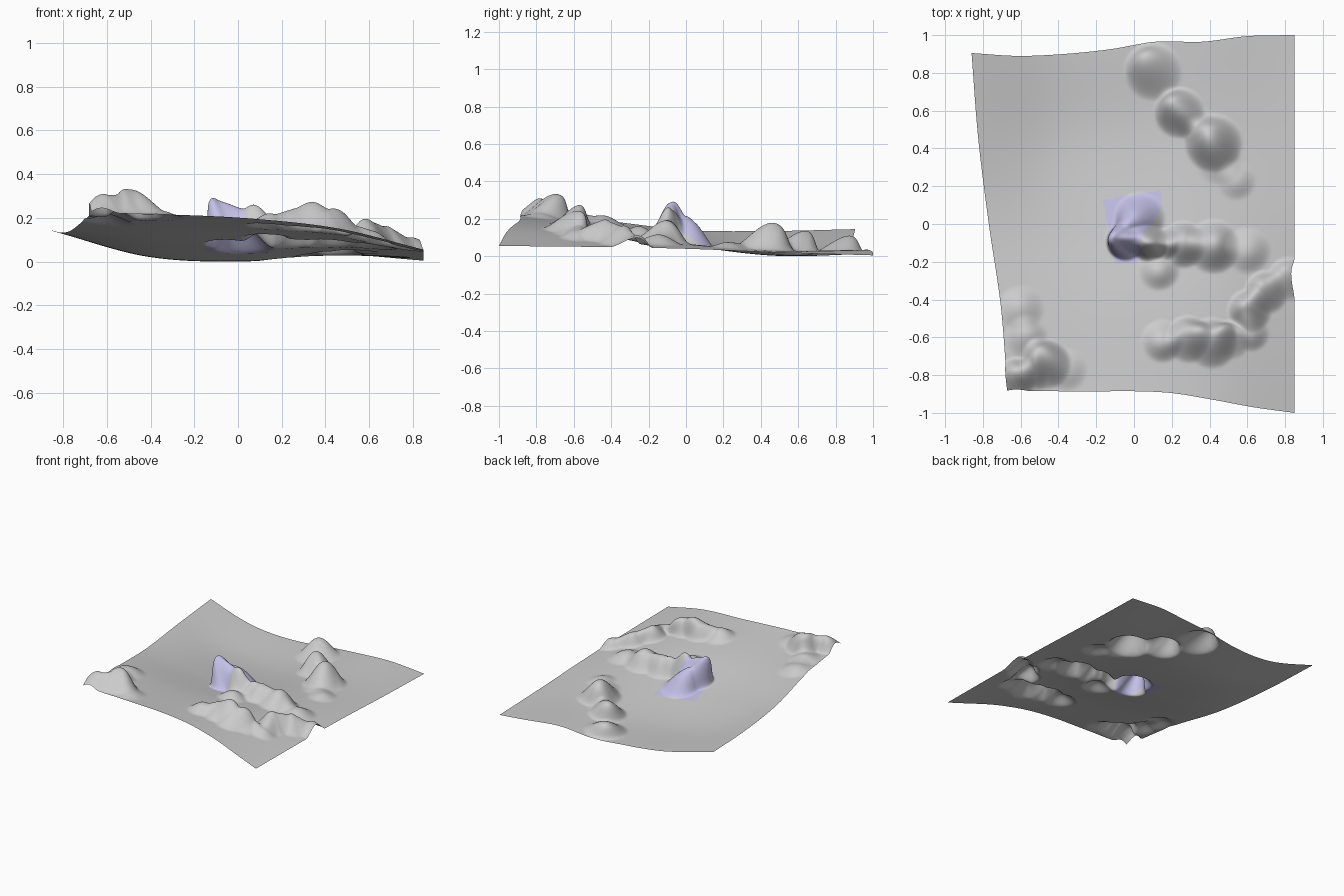
import bpy
import bmesh

cube = bpy.data.objects.get("Cube")
if cube:
    bpy.data.objects.remove(cube, do_unlink=True)


def make_material(name, colour):
    mat = bpy.data.materials.new(name)
    mat.use_nodes = True
    mat.diffuse_color = (*colour, 1)
    mat.node_tree.nodes["Principled BSDF"].inputs["Base Color"].default_value = (*colour, 1)
    return mat


def smooth_curve(values, t):
    """Catmull-Rom curve through evenly spaced values, t from 0 to 1."""
    last = len(values) - 1
    i = min(int(t * last), last - 1)
    f = t * last - i
    b, c = values[i], values[i + 1]
    a = values[i - 1] if i > 0 else 2 * b - c
    d = values[i + 2] if i + 2 <= last else 2 * c - b
    return b + 0.5 * f * (c - a + f * (2 * a - 5 * b + 4 * c - d + f * (3 * (b - c) + d - a)))


# Outline of the sheet
front_edge = [-.885, -.885, -.887, -.885, -.895, -.93, -.97, -1]
back_edge = [.905, .89, .90, .925, .965, .965, .995, 1]
left_edge = [-.67, -.705, -.77, -.825, -.86]

# Gentle valley: heights from left to right, rows from front to back
valley = [
    [.225, .22, .20, .155, .06],
    [.195, .165, .145, .125, .055],
    [.145, .085, .06, .07, .045],
    [.14, .03, .008, .035, .025],
    [.15, .04, .016, .04, .01],
]

# Sculpted mounds: x, y, radius, height, lean in x, lean in y
back_ridge = [
    (.10, .81, .16, .10, -.04, .06), (.24, .59, .14, .12, -.04, .05),
    (.33, .52, .11, .03, 0, 0), (.42, .43, .16, .14, -.03, .05),
    (.45, .33, .13, .03, 0, 0), (.54, .23, .11, .03, 0, 0),
]
middle_ridge = [
    (.08, -.10, .105, .175, -.03, .01), (.13, -.24, .12, .055, 0, 0),
    (.16, -.11, .09, .07, 0, 0), (.26, -.11, .13, .11, 0, .02),
    (.42, -.12, .15, .11, 0, .02), (.60, -.14, .13, .045, 0, 0),
]
front_ridge = [
    (.15, -.62, .12, .06, 0, 0), (.29, -.61, .13, .10, 0, .04),
    (.41, -.63, .14, .10, 0, .04), (.51, -.61, .11, .05, 0, .04),
    (.62, -.58, .10, .04, 0, 0), (.61, -.46, .12, .10, -.02, .03),
    (.70, -.36, .12, .09, -.02, .03), (.82, -.29, .12, .06, -.02, .03),
]
corner_ridge = [
    (-.47, -.74, .14, .125, -.03, .06), (-.62, -.81, .11, .09, -.01, .03),
    (-.54, -.80, .10, .03, 0, 0), (-.36, -.77, .12, .03, 0, 0),
    (-.57, -.60, .12, .04, 0, .02), (-.60, -.45, .13, .035, 0, .01),
]
leaning_peak = [
    (-.045, -.09, .11, .19, -.07, .0), (.03, .03, .14, .14, -.04, -.01),
    (-.02, -.03, .10, .05, -.02, 0),
]
mounds = back_ridge + middle_ridge + front_ridge + corner_ridge + leaning_peak


def base_point(u, v):
    x = smooth_curve(left_edge, v) * (1 - u) + .85 * u
    y = smooth_curve(front_edge, u) * (1 - v) + smooth_curve(back_edge, u) * v
    z = smooth_curve([smooth_curve(row, u) for row in valley], v)
    return x, y, z


def raise_mounds(x, y, z):
    px, py, pz = x, y, z
    for mx, my, radius, height, lean_x, lean_y in mounds:
        d = ((x - mx) ** 2 + (y - my) ** 2) / radius ** 2
        if d < 1:
            f = (1 - d) ** 2
            px += f * lean_x
            py += f * lean_y
            pz += f * height
    return px, py, pz


def in_tinted_patch(x, y):
    left = -.14 - .19 * y
    right = min(.145, .145 + .45 * (y - .08))
    top = .155 + .16 * x
    return left < x < right and -.21 < y < top


# Terrain sheet as a fine grid
nx, ny = 190, 220
bm = bmesh.new()
flat = [[base_point(i / nx, j / ny) for i in range(nx + 1)] for j in range(ny + 1)]
verts = [[bm.verts.new(raise_mounds(*p)) for p in row] for row in flat]
for j in range(ny):
    for i in range(nx):
        face = bm.faces.new((verts[j][i], verts[j][i + 1], verts[j + 1][i + 1], verts[j + 1][i]))
        x = (flat[j][i][0] + flat[j + 1][i + 1][0]) / 2
        y = (flat[j][i][1] + flat[j + 1][i + 1][1]) / 2
        face.material_index = int(in_tinted_patch(x, y))
        face.smooth = True

# Rest the lowest point on the ground
lowest = min(v.co.z for v in bm.verts)
for v in bm.verts:
    v.co.z -= lowest

mesh = bpy.data.meshes.new("terrain")
bm.to_mesh(mesh)
bm.free()
mesh.materials.append(make_material("stone grey", (.6, .6, .6)))
mesh.materials.append(make_material("pale violet", (.58, .55, .83)))
terrain = bpy.data.objects.new("terrain", mesh)
bpy.context.collection.objects.link(terrain)
